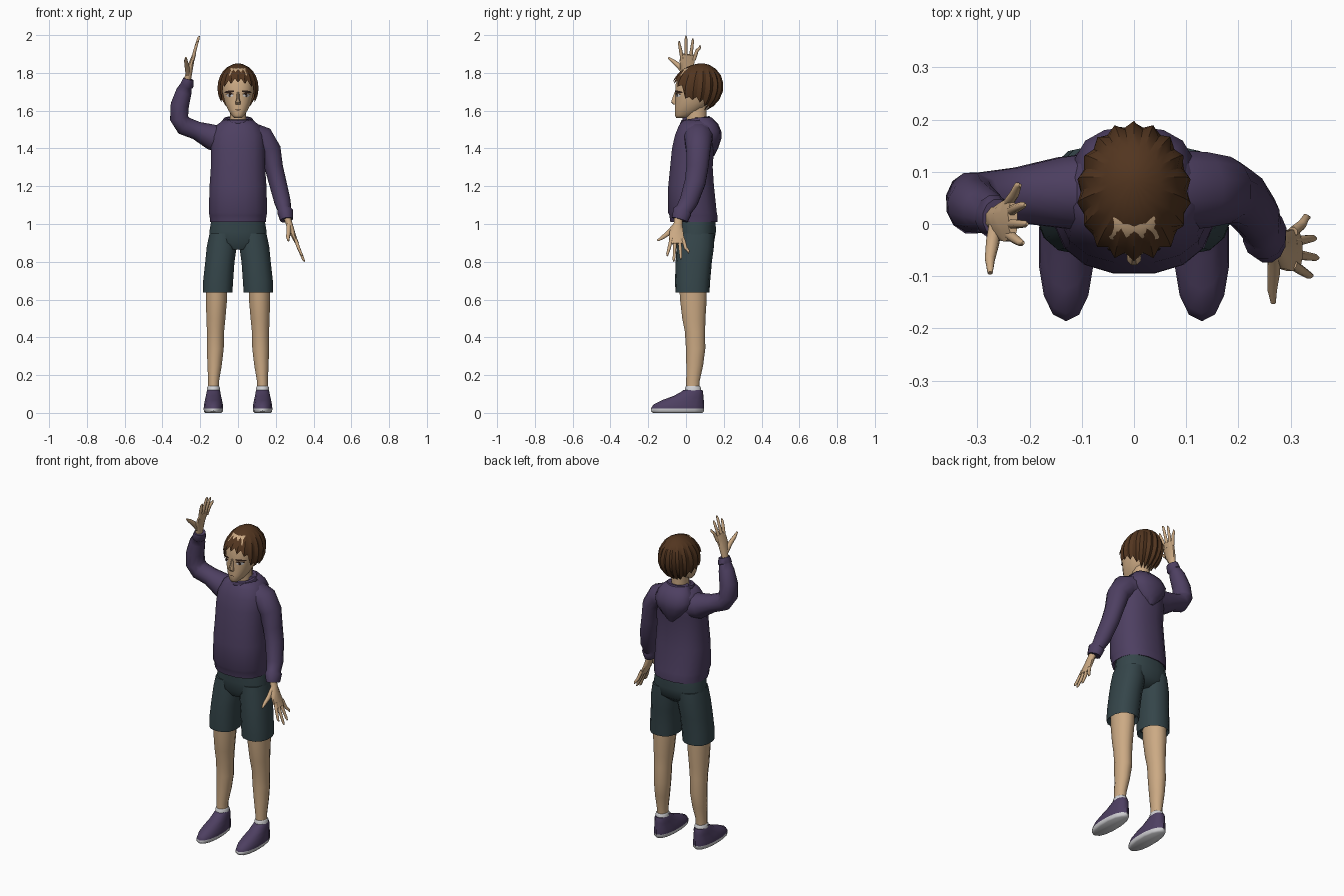
import bpy, bmesh, math
from mathutils import Vector
from mathutils.bvhtree import BVHTree


def material(name, rgb):
    m = bpy.data.materials.new(name)
    m.diffuse_color = (*rgb, 1)
    return m


PURPLE = material("purple cloth", (0.075, 0.05, 0.12))
GREEN = material("dark teal cloth", (0.035, 0.06, 0.068))
SKIN = material("skin", (0.60, 0.40, 0.23))
HAIR = material("brown hair", (0.085, 0.036, 0.014))
WHITE = material("off white", (0.62, 0.62, 0.64))
DARK = material("dark brown", (0.03, 0.015, 0.01))


def finish(name, bm, mats, angle=50):
    bmesh.ops.recalc_face_normals(bm, faces=bm.faces[:])
    me = bpy.data.meshes.new(name)
    bm.to_mesh(me)
    bm.free()
    ob = bpy.data.objects.new(name, me)
    bpy.context.collection.objects.link(ob)
    for m in mats:
        me.materials.append(m)
    bpy.ops.object.select_all(action='DESELECT')
    ob.select_set(True)
    bpy.context.view_layer.objects.active = ob
    bpy.ops.object.shade_smooth_by_angle(angle=math.radians(angle))
    return ob


def loft(name, loops, mats, cap=True, angle=50, rule=None):
    """Skin a list of closed loops of points."""
    bm = bmesh.new()
    rows = [[bm.verts.new(p) for p in lp] for lp in loops]
    n = len(rows[0])
    for a, b in zip(rows, rows[1:]):
        for i in range(n):
            j = (i + 1) % n
            bm.faces.new((a[i], a[j], b[j], b[i]))
    bm.faces.new(rows[0])
    if cap:
        bm.faces.new(rows[-1])
    if rule:
        for f in bm.faces:
            f.material_index = rule(f.calc_center_median())
    return finish(name, bm, mats, angle)


def oval(c, u, v, n, power=1.0):
    pts = []
    for i in range(n):
        a = math.tau * (i + 0.5) / n
        ca, sa = math.cos(a), math.sin(a)
        pts.append(c + u * math.copysign(abs(ca) ** power, ca)
                   + v * math.copysign(abs(sa) ** power, sa))
    return pts


def stack(rings, n=14, power=0.85):
    """Horizontal rings: x centre, z, x radius, y front, y back."""
    return [oval(Vector((x, (f + b) / 2, z)), Vector((r, 0, 0)),
                 Vector((0, (b - f) / 2, 0)), n, power) for x, z, r, f, b in rings]


def tube(rings, n=10, ref=Vector((0, 1, 0))):
    """Rings square to a path: x, y, z, radius along ref, radius across."""
    pts = [Vector(r[:3]) for r in rings]
    out = []
    for i, r in enumerate(rings):
        t = (pts[min(i + 1, len(pts) - 1)] - pts[max(i - 1, 0)]).normalized()
        u = (ref - t * ref.dot(t)).normalized()
        out.append(oval(pts[i], u * r[3], t.cross(u) * r[4], n))
    return out


# Sweatshirt body with hem band
loft("sweatshirt_body", stack([
    (0, 1.015, .140, -.070, .155), (0, 1.01, .150, -.085, .168),
    (0, 1.045, .153, -.090, .168), (0, 1.06, .157, -.097, .165),
    (0, 1.20, .153, -.096, .150), (0, 1.30, .146, -.086, .143),
    (0, 1.40, .145, -.076, .150), (0, 1.47, .142, -.060, .158),
    (0, 1.52, .118, -.040, .155), (0, 1.55, .080, -.018, .135)], 16), [PURPLE])

# Hood hanging on the back, and its rolled collar
loft("hood", stack([
    (0, 1.36, .020, .10, .150), (0, 1.40, .065, .05, .170), (0, 1.45, .105, .03, .187),
    (0, 1.49, .115, .02, .187), (0, 1.53, .100, .02, .170), (0, 1.565, .070, .04, .135)]), [PURPLE])
bpy.ops.mesh.primitive_torus_add(major_segments=16, minor_segments=6, major_radius=.066,
                                 minor_radius=.018, location=(0, .052, 1.545), rotation=(.15, 0, 0))
collar = bpy.context.object
collar.name = "collar"
collar.data.materials.append(PURPLE)
bpy.ops.object.shade_smooth_by_angle(angle=math.radians(60))

# Sleeves: one raised, one hanging
loft("raised_sleeve", tube([
    (-.06, .06, 1.45, .080, .080), (-.14, .06, 1.460, .070, .070),
    (-.22, .055, 1.495, .055, .050), (-.285, .045, 1.52, .056, .052),
    (-.312, .04, 1.56, .060, .050), (-.308, .035, 1.63, .052, .050),
    (-.287, .025, 1.70, .044, .043), (-.275, .018, 1.73, .036, .033),
    (-.270, .015, 1.735, .042, .036), (-.262, .012, 1.768, .036, .029)], 12), [PURPLE])
loft("hanging_sleeve", tube([
    (.07, .065, 1.465, .080, .075), (.13, .065, 1.450, .075, .070),
    (.170, .065, 1.39, .066, .060), (.190, .06, 1.30, .060, .050),
    (.210, .048, 1.22, .057, .048), (.235, .015, 1.12, .050, .045),
    (.246, -.012, 1.075, .044, .036), (.250, -.020, 1.065, .052, .043),
    (.257, -.033, 1.022, .044, .035)], 12), [PURPLE])


# Hands: palm, four fingers and a thumb in a local frame
def hand(name, wrist, along):
    o, d = Vector(wrist), Vector(along).normalized()
    s = Vector((0, -1, 0))
    s = (s - d * s.dot(d)).normalized()
    n = d.cross(s)
    if n.x > 0:
        n = -n

    def digit(part, pts):
        path = [(*(o + d * a + s * b + n * c), ru, rv) for a, b, c, ru, rv in pts]
        loft(name + part, tube(path, 8, s), [SKIN], angle=60)

    digit("_palm", [(-.02, 0, 0, .024, .020), (.03, 0, .002, .024, .019), (.07, .006, .004, .038, .017),
                    (.11, .004, .003, .043, .013), (.145, .001, 0, .038, .010)])
    for i, (base, tip, length) in enumerate([(.030, .046, .218), (.010, .010, .247),
                                             (-.012, -.026, .232), (-.032, -.064, .195)]):
        mid = (base + tip) / 2
        digit("_finger_%d" % (i + 1), [(.115, base, 0, .010, .010), (.165, mid, .002, .0095, .009),
                                       (length - .012, tip, 0, .007, .007), (length, tip, -.002, .003, .003)])
    digit("_thumb", [(.035, .012, .006, .015, .013), (.075, .045, .022, .015, .013),
                     (.100, .078, .034, .011, .010), (.118, .104, .038, .005, .005)])


hand("raised_hand", (-.268, .010, 1.757), (.25, 0, .97))
hand("hanging_hand", (.262, -.040, 1.030), (.36, -.06, -.93))

# Shorts: hips and two legs
loft("shorts_hips", stack([
    (0, .865, .060, -.030, .110), (0, .90, .155, -.048, .150), (0, .96, .154, -.052, .160),
    (0, 1.03, .142, -.055, .158)], 16), [GREEN])
for s, side in ((-1, "right"), (1, "left")):
    loft(side + "_shorts_leg", stack([
        (s * .108, .665, .065, -.040, .110), (s * .108, .638, .080, -.056, .124),
        (s * .105, .70, .081, -.058, .128), (s * .096, .80, .079, -.055, .137),
        (s * .086, .88, .081, -.050, .148), (s * .080, .95, .072, -.045, .150)]), [GREEN])
    # Bare leg, sock and shoe
    loft(side + "_leg", stack([
        (s * .113, .70, .060, -.040, .112), (s * .114, .60, .058, -.034, .112),
        (s * .117, .50, .052, -.022, .105), (s * .119, .43, .047, -.008, .103),
        (s * .120, .34, .046, -.002, .104), (s * .124, .25, .039, .000, .092),
        (s * .129, .17, .030, .000, .074), (s * .130, .11, .030, .000, .072)], 12, 1), [SKIN])
    loft(side + "_sock", stack([
        (s * .130, .09, .034, -.006, .082), (s * .130, .135, .035, -.006, .080),
        (s * .130, .142, .030, .000, .074)], 12, 1), [WHITE])
    loft(side + "_shoe", stack([
        (s * .130, 0, .044, -.175, .086), (s * .130, .008, .052, -.186, .094),
        (s * .130, .024, .053, -.186, .096), (s * .130, .045, .051, -.172, .096),
        (s * .130, .068, .046, -.125, .094), (s * .130, .090, .041, -.065, .092),
        (s * .130, .112, .037, -.025, .090), (s * .130, .122, .033, -.012, .086)], 14, .9),
        [PURPLE, WHITE], rule=lambda c: int(c.z < .022))

# Neck and head
loft("neck", stack([(0, 1.50, .050, .0, .112), (0, 1.56, .044, .0, .110),
                    (0, 1.66, .048, .0, .112)], 12, 1), [SKIN])
head = loft("head", stack([
    (0, 1.562, .020, -.052, -.010), (0, 1.575, .034, -.060, .040),
    (0, 1.605, .054, -.060, .085), (0, 1.64, .070, -.058, .120),
    (0, 1.69, .082, -.056, .140), (0, 1.74, .085, -.056, .145),
    (0, 1.79, .074, -.040, .135), (0, 1.825, .045, -.010, .100)], 16), [SKIN], angle=60)
loft("nose", stack([(0, 1.632, .013, -.066, -.045), (0, 1.643, .015, -.080, -.045),
                    (0, 1.660, .010, -.076, -.045), (0, 1.70, .006, -.060, -.045)], 8, 1), [SKIN])

# Eyes, brows and mouth: thin plates laid onto the face
face = BVHTree.FromPolygons([v.co for v in head.data.vertices],
                            [p.vertices for p in head.data.polygons])


def plate(name, x, z, w, h, slant, mat):
    bm = bmesh.new()
    rows = []
    for k in (-1, 1):
        row = []
        for i in range(7):
            t = i / 3 - 1
            px = x + t * w / 2
            pz = z + t * slant + k * h / 2 * (1 - .6 * t * t)
            hit = face.ray_cast(Vector((px, -1, pz)), Vector((0, 1, 0)))[0]
            row.append(bm.verts.new((px, hit.y - .003, pz)))
        rows.append(row)
    for i in range(6):
        bm.faces.new((rows[0][i], rows[0][i + 1], rows[1][i + 1], rows[1][i]))
    finish(name, bm, [mat])


for s, side in ((-1, "right"), (1, "left")):
    plate(side + "_eye_white", s * .044, 1.681, .034, .017, 0, WHITE)
    plate(side + "_brow", s * .046, 1.700, .050, .013, -s * .003, DARK)
    eye = plate(side + "_upper_lid", s * .044, 1.688, .042, .009, -s * .001, DARK)
    bpy.ops.mesh.primitive_uv_sphere_add(segments=10, ring_count=6, radius=.0075,
                                         location=(s * .044, -.0515, 1.681))
    iris = bpy.context.object
    iris.name = side + "_iris"
    iris.scale.y = .5
    hit = face.ray_cast(Vector((s * .044, -1, 1.681)), Vector((0, 1, 0)))[0]
    iris.location.y = hit.y - .003
    iris.data.materials.append(DARK)
plate("mouth", 0, 1.604, .034, .004, 0, DARK)


# Hair: ridged dome with a jagged lower edge
def hairline(a):
    """Edge height by angle from the forehead (0) to the nape (pi)."""
    keys = [(0, 1.762), (.65, 1.745), (.95, 1.715), (1.1, 1.655), (1.4, 1.668),
            (1.9, 1.650), (2.4, 1.615), (3.2, 1.612)]
    for (a0, z0), (a1, z1) in zip(keys, keys[1:]):
        if a <= a1:
            return z0 + (z1 - z0) * (a - a0) / (a1 - a0)


N, STEPS = 36, 8
loops = []
for k in range(STEPS + 1):
    t = max(k / STEPS, .04)
    row = []
    for i in range(N):
        a = math.tau * i / N
        ridge = i % 2 == 0
        low = hairline(min(a, math.tau - a)) + (-.012 if ridge else .012)
        end = math.acos(max(-1, (low - 1.72) / .13))
        th = end * t
        r = 1 + (.03 if ridge else -.045) * min(1, 2.5 * t)
        row.append(Vector((.107 * r * math.sin(th) * math.sin(a),
                           .055 + .03 * (1 - t) - .126 * r * math.sin(th) * math.cos(a),
                           1.72 + .13 * math.cos(th))))
    loops.append(row)
loft("hair", loops, [HAIR], cap=False, angle=25)
